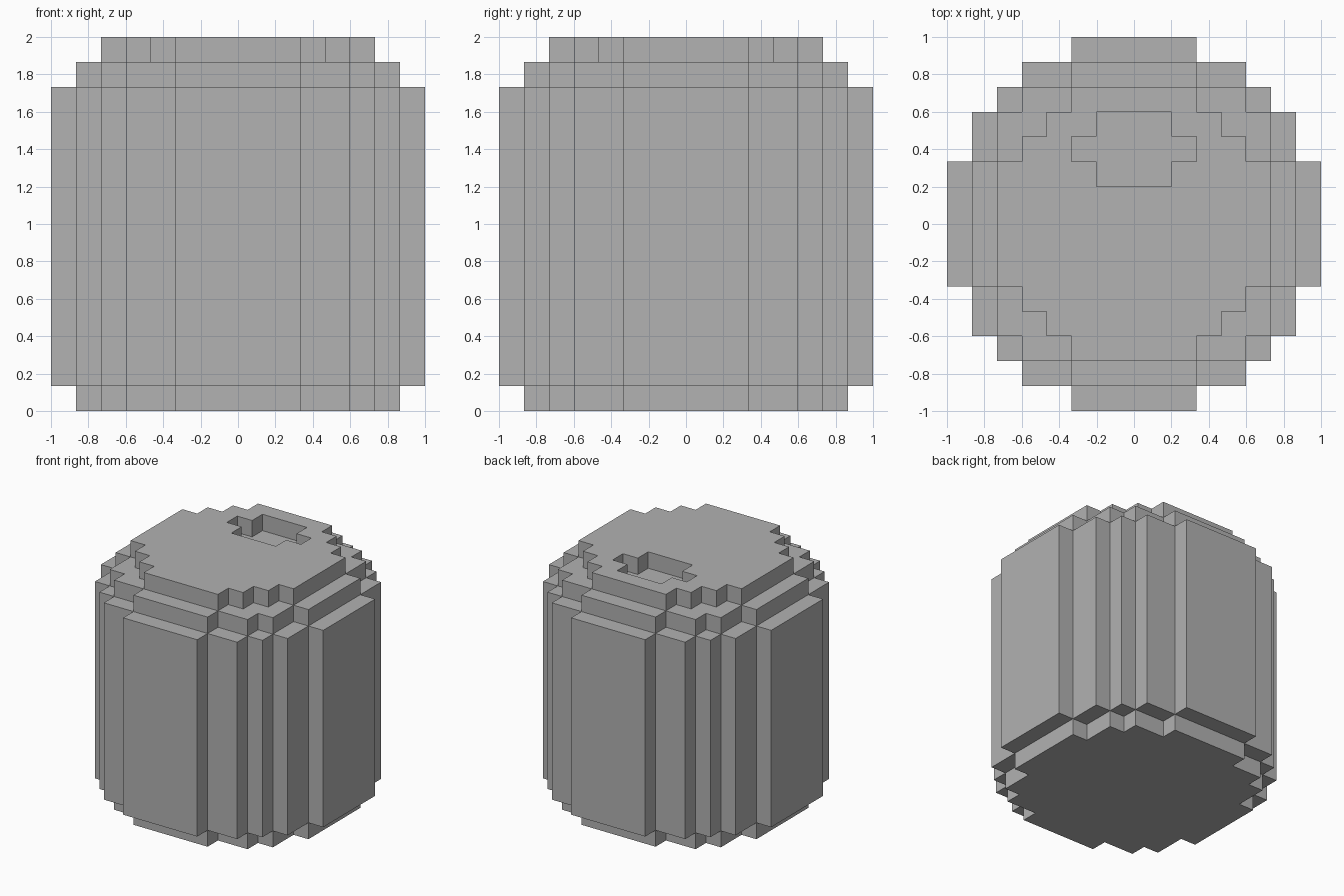
import bpy
import bmesh

cube = bpy.data.objects.get("Cube")
if cube:
    bpy.data.objects.remove(cube, do_unlink=True)

U = 2 / 15  # size of one block

grey = bpy.data.materials.new("plain_grey")
grey.use_nodes = True
colour = (0.445, 0.445, 0.445, 1)
grey.diffuse_color = colour
grey.node_tree.nodes["Principled BSDF"].inputs["Base Color"].default_value = colour


def stepped_outline(steps):
    """Full stepped outline from one quarter, given as (half width, y end) rows."""
    quarter = []
    for i, (x, y) in enumerate(steps):
        quarter.append((x, y))
        if i + 1 < len(steps):
            quarter.append((steps[i + 1][0], y))
    half = quarter + [(-x, y) for x, y in reversed(quarter)]
    return half + [(-x, -y) for x, y in half]


def stepped_prism(name, steps, z0, z1, y_offset=0):
    """Extrude a stepped outline between two heights, all in blocks."""
    bm = bmesh.new()
    verts = [bm.verts.new((x * U, (y + y_offset) * U, z0 * U))
             for x, y in stepped_outline(steps)]
    base = bm.faces.new(verts)
    top = bmesh.ops.extrude_face_region(bm, geom=[base], use_keep_orig=True)["geom"]
    bmesh.ops.translate(bm, vec=(0, 0, (z1 - z0) * U),
                        verts=[g for g in top if isinstance(g, bmesh.types.BMVert)])
    bmesh.ops.recalc_face_normals(bm, faces=bm.faces)
    mesh = bpy.data.meshes.new(name)
    bm.to_mesh(mesh)
    bm.free()
    mesh.materials.append(grey)
    obj = bpy.data.objects.new(name, mesh)
    bpy.context.collection.objects.link(obj)
    return obj


# Stepped rounds for each layer
wide = [(7.5, 2.5), (6.5, 4.5), (5.5, 5.5), (4.5, 6.5), (2.5, 7.5)]
middle = [(6.5, 2.5), (5.5, 4.5), (4.5, 5.5), (2.5, 6.5)]
narrow = [(5.5, 2.5), (4.5, 3.5), (3.5, 4.5), (2.5, 5.5)]
opening = [(2.5, 0.5), (1.5, 1.5)]

# Stacked barrel layers
stepped_prism("base_rim", middle, 0, 1)
stepped_prism("barrel_body", wide, 1, 13)
stepped_prism("shoulder", middle, 13, 14)
lid = stepped_prism("lid", narrow, 14, 15)

# Recess cut through the lid near the back
cutter = stepped_prism("recess_cutter", opening, 13.5, 15.5, y_offset=3)
cut = lid.modifiers.new("recess", "BOOLEAN")
cut.operation = "DIFFERENCE"
cut.solver = "EXACT"
cut.object = cutter
bpy.context.view_layer.objects.active = lid
bpy.ops.object.modifier_apply(modifier=cut.name)
bpy.data.objects.remove(cutter, do_unlink=True)
